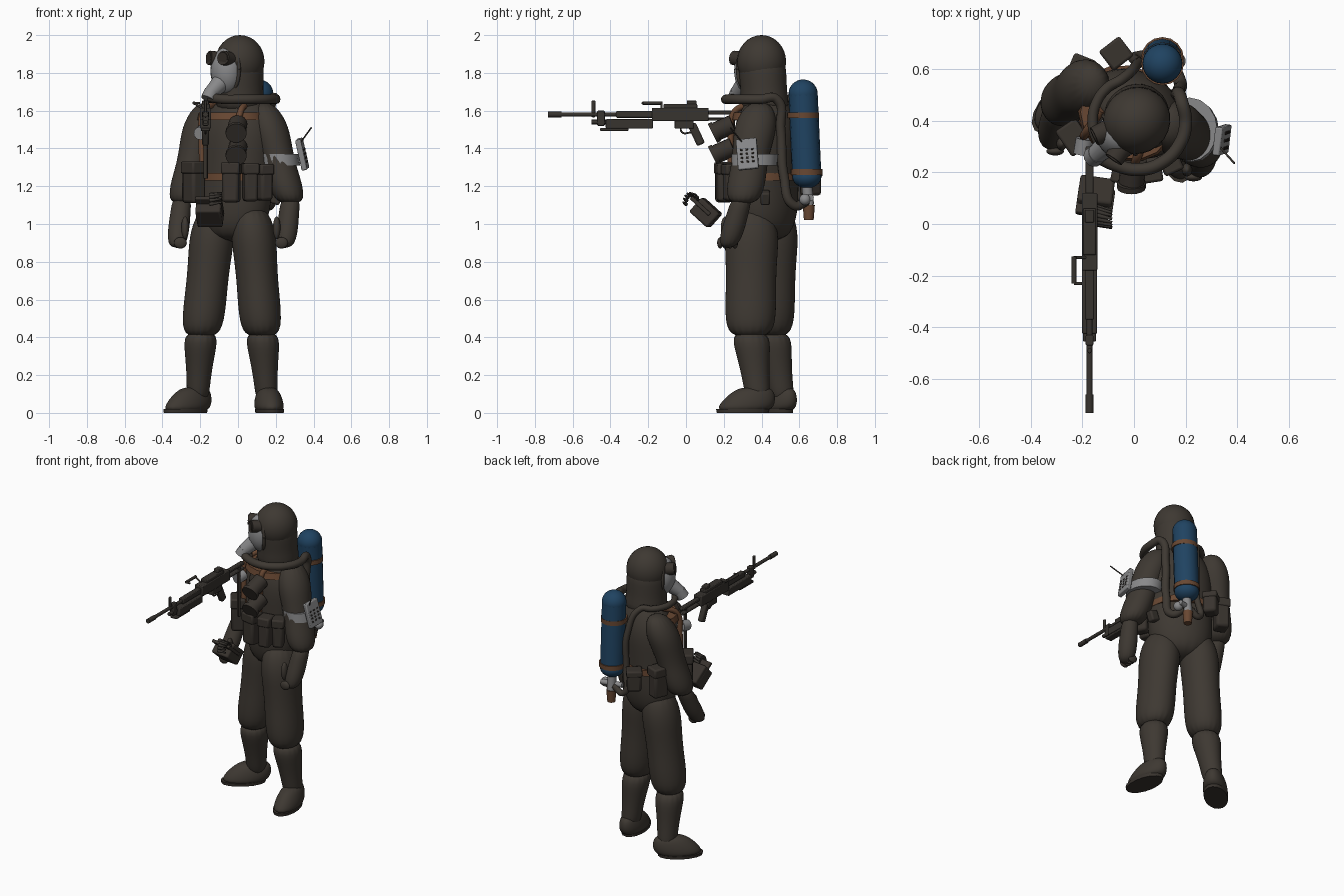
import bpy, bmesh, math
from mathutils import Vector, Matrix, Euler

cube = bpy.data.objects.get("Cube")
if cube:
    bpy.data.objects.remove(cube, do_unlink=True)


def material(name, *rgb):
    mat = bpy.data.materials.new(name)
    mat.use_nodes = True
    mat.diffuse_color = (*rgb, 1)
    mat.node_tree.nodes["Principled BSDF"].inputs["Base Color"].default_value = (*rgb, 1)
    return mat


SUIT = material("suit cloth", .048, .04, .032)
GEAR = material("pouch canvas", .04, .033, .027)
METAL = material("gun metal", .038, .033, .028)
STRAP = material("strap leather", .14, .064, .032)
BLUE = material("tank blue", .014, .056, .12)
GREY = material("mask grey", .25, .25, .255)
LENS = material("lens dark", .03, .024, .02)


def add(name, bm, mat, subsurf=0, bevel=0):
    """Turn a bmesh into a finished, smooth-shaded object."""
    bmesh.ops.recalc_face_normals(bm, faces=bm.faces)
    mesh = bpy.data.meshes.new(name)
    bm.to_mesh(mesh)
    bm.free()
    mesh.materials.append(mat)
    obj = bpy.data.objects.new(name, mesh)
    bpy.context.collection.objects.link(obj)
    if bevel:
        modifier = obj.modifiers.new("bevel", "BEVEL")
        modifier.width, modifier.segments = bevel, 2
    if subsurf:
        modifier = obj.modifiers.new("subsurf", "SUBSURF")
        modifier.levels = modifier.render_levels = subsurf
        mesh.shade_smooth()
    else:
        bpy.ops.object.select_all(action="DESELECT")
        obj.select_set(True)
        bpy.context.view_layer.objects.active = obj
        bpy.ops.object.shade_smooth_by_angle(angle=math.radians(50))


def loft(name, bottom, top, widths, mat, depth=1, yaw=0, subsurf=2):
    """Skin evenly spaced level ellipses from bottom to top."""
    bm, rows, sides = bmesh.new(), [], 16
    turn = Matrix.Rotation(math.radians(yaw), 3, "Z")
    for level, width in enumerate(widths):
        centre = Vector(bottom).lerp(Vector(top), level / (len(widths) - 1))
        angles = [math.tau * i / sides for i in range(sides)]
        rows.append([bm.verts.new(centre + turn @ Vector((width * math.cos(a), width * depth * math.sin(a), 0)))
                     for a in angles])
    for low, high in zip(rows, rows[1:]):
        for i in range(sides):
            bm.faces.new((low[i - 1], low[i], high[i], high[i - 1]))
    bm.faces.new(rows[0])
    bm.faces.new(rows[-1])
    add(name, bm, mat, subsurf)


def box(name, centre, size, mat, rot=(0, 0, 0), bevel=.01):
    bm = bmesh.new()
    bmesh.ops.create_cube(bm, size=1)
    turn = Euler([math.radians(r) for r in rot]).to_matrix().to_4x4()
    bm.transform(Matrix.Translation(centre) @ turn @ Matrix.Diagonal((*size, 1)))
    add(name, bm, mat, bevel=bevel)


def rod(name, start, end, radius, mat, taper=1):
    start, end = Vector(start), Vector(end)
    axis = end - start
    bm = bmesh.new()
    bmesh.ops.create_cone(bm, cap_ends=True, segments=16, radius1=radius, radius2=radius * taper, depth=axis.length)
    bm.transform(Matrix.Translation((start + end) / 2) @ axis.to_track_quat("Z", "Y").to_matrix().to_4x4())
    add(name, bm, mat)


def ball(name, centre, size, mat, yaw=0):
    bm = bmesh.new()
    bmesh.ops.create_uvsphere(bm, u_segments=24, v_segments=16, radius=1)
    turn = Matrix.Rotation(math.radians(yaw), 4, "Z")
    bm.transform(Matrix.Translation(centre) @ turn @ Matrix.Diagonal((*size, 1)))
    add(name, bm, mat)


def tube(name, points, radius, mat):
    curve = bpy.data.curves.new(name, "CURVE")
    curve.dimensions, curve.bevel_depth, curve.use_fill_caps = "3D", radius, True
    spline = curve.splines.new("BEZIER")
    spline.bezier_points.add(len(points) - 1)
    for knot, point in zip(spline.bezier_points, points):
        knot.co = point
        knot.handle_left_type = knot.handle_right_type = "AUTO"
    curve.materials.append(mat)
    bpy.context.collection.objects.link(bpy.data.objects.new(name, curve))


def turned(yaw, x, y):
    """Return a function mapping (left, back, height) of a turned part to the world."""
    turn = Matrix.Rotation(math.radians(yaw), 3, "Z")
    return lambda left, back, height: turn @ Vector((left, back, 0)) + Vector((x, y, height))


def arc(start, stop, radius, height):
    """Points on a level arc around the neck, angles in degrees."""
    angles = [math.radians(start + (stop - start) * i / 5) for i in range(6)]
    return [(.01 + radius * math.cos(a), .4 + radius * math.sin(a), height) for a in angles]


TURN, LOOK = -28, -50
body = turned(TURN, -.02, .43)
face = turned(LOOK, .01, .4)

# Suit body and hood
loft("torso", (-.03, .42, .9), (.01, .43, 1.7), (.15, .21, .205, .21, .215, .1), SUIT, .8, TURN)
loft("hood_neck", (.01, .42, 1.58), (.01, .4, 1.9), (.14, .12, .127, .12), SUIT, 1.05, LOOK)
ball("hood", (.01, .4, 1.86), (.128, .133, .14), SUIT, LOOK)

# Legs: bloused trousers over boots
for side, hip, knee, ankle, yaw, depth in (
        ("left", (.07, .35), (.127, .34), (.155, .385), 8, 1.2),
        ("right", (-.12, .47), (-.195, .45), (-.215, .515), -48, 1.08)):
    loft(side + "_trouser", (*knee, .39), (*hip, 1.1), (.1, .117, .112, .116, .125, .08), SUIT, depth)
    loft(side + "_boot", (*ankle, .04), (*knee, .44), (.06, .063, .08, .1), SUIT, 1.12)
    foot = turned(yaw, *ankle)
    loft(side + "_foot", foot(0, -.085, 0), foot(0, -.015, .14), (.076, .08, .068, .045), SUIT, 1.9, yaw)
    loft(side + "_sole", foot(0, -.085, 0), foot(0, -.085, .02), (.074, .076), GEAR, 1.88, yaw, 0)

# Arms: sleeve, glove and thumb
for side, shoulder, cuff, knuckle, inward in (
        ("left", (.13, .39), (.28, .3), (.25, .22), -1),
        ("right", (-.16, .55), (-.295, .46), (-.325, .32), 1)):
    loft(side + "_sleeve", (*cuff, 1.1), (*shoulder, 1.65), (.075, .095, .085, .096, .105, .055), SUIT, 1.12)
    loft(side + "_glove", (*knuckle, .87), (*cuff, 1.15), (.045, .06, .054, .052), SUIT, 1.08)
    hand = turned(0, *knuckle)
    ball(side + "_thumb", hand(inward * .045, -.01, .98), (.02, .026, .06), SUIT)
    for finger in range(4):
        ball(side + "_finger", hand(inward * .02, (finger - 1.5) * .026, .9), (.034, .016, .03), SUIT)

# Breathing mask with two goggles and a snout
ball("mask", face(0, -.09, 1.81), (.09, .085, .125), GREY, LOOK)
for sign in (-1, 1):
    rod("goggle_rim", face(sign * .04, -.1, 1.87), face(sign * .058, -.165, 1.88), .042, GEAR, .9)
    rod("goggle_lens", face(sign * .057, -.16, 1.88), face(sign * .059, -.168, 1.88), .03, LENS)
rod("mask_snout", face(0, -.13, 1.75), face(0, -.205, 1.69), .05, GREY, .75)
rod("snout_cap", face(0, -.195, 1.7), face(0, -.22, 1.66), .04, GREY)
rim = [math.tau * i / 12 for i in range(13)]
tube("hood_rim", [face(.095 * math.cos(a), -.085, 1.82 + .125 * math.sin(a)) for a in rim], .01, SUIT)

# Air tank leaning back at the foot, with bands and valve
tank = turned(0, .11, .62)
loft("air_tank", tank(0, .02, 1.25), tank(0, 0, 1.69), (.077, .077), BLUE, subsurf=0)
ball("tank_dome", tank(0, 0, 1.69), (.077, .077, .075), BLUE)
ball("tank_base", tank(0, .02, 1.25), (.077, .077, .06), BLUE)
for height, back in ((1.26, .02), (1.56, 0)):
    loft("tank_band", tank(0, back, height), tank(0, back, height + .03), (.083, .083), STRAP, subsurf=0)
rod("tank_neck", tank(0, .02, 1.2), tank(0, .03, 1.1), .028, GREY)
rod("valve_bar", tank(-.07, .01, 1.14), tank(.07, .04, 1.14), .017, GREY)
rod("valve_knob", tank(0, .03, 1.1), tank(0, .03, 1.02), .032, STRAP, .8)
ball("regulator", tank(.06, .01, 1.13), (.03, .03, .03), GREY)

# Hoses run round the neck and down the back to the valve
tube("breathing_hose", [face(0, -.21, 1.67), *arc(245, 385, .19, 1.66), body(.13, .15, 1.5), body(.13, .17, 1.25),
                        tank(.06, -.05, 1.1), tank(.02, .02, 1.12)], .025, SUIT)
tube("supply_hose", [*arc(225, 110, .17, 1.66), body(-.06, .18, 1.5), body(-.06, .19, 1.25),
                     tank(-.09, .03, 1.1), tank(-.02, .03, 1.13)], .02, SUIT)

# Harness
loft("waist_belt", body(0, 0, 1.23), body(0, 0, 1.27), (.211, .211), STRAP, .84, TURN, 0)
loft("chest_belt", body(0, -.03, 1.55), body(0, -.03, 1.59), (.19, .18), STRAP, .8, TURN, 0)
for sign in (-1, 1):
    tube("shoulder_strap", [body(sign * .1, -.165, 1.27), body(sign * .11, -.16, 1.45), body(sign * .11, -.14, 1.59),
                            body(sign * .1, -.04, 1.64)], .017, STRAP)

# Pouches set around the belt by angle from the chest
for angle, width, height in ((22, .09, .21), (46, .075, .2), (66, .07, .19), (-35, .11, .22),
                             (-105, .1, .2), (-143, .09, .14)):
    a = math.radians(angle)
    spin = (0, 0, TURN + angle * .8)
    spot = body(.25 * math.sin(a), -.225 * math.cos(a), 1.22)
    box("pouch", spot, (width, .085, height), GEAR, spin, .016)
    box("pouch_flap", spot + Vector((0, 0, height * .36)), (width + .01, .095, height * .3), GEAR, spin)
box("hip_radio", (.2, .42, 1.14), (.06, .05, .07), GEAR, (0, 20, 0))

# Chest canisters, gauge and sling
for height in (1.5, 1.38):
    chest = turned(0, -.01, .16)
    rod("canister", chest(.01, .09, height + .03), chest(0, 0, height - .01), .05, GEAR)
    rod("canister_lid", chest(0, 0, height - .01), chest(0, -.02, height - .02), .056, GEAR)
rod("chest_gauge", (-.19, .33, 1.49), (-.2, .27, 1.48), .035, GREY)
box("rifle_sling", (-.17, .25, 1.42), (.022, .015, .36), GEAR, (0, 0, TURN), .003)

# Arm instrument
loft("arm_band", (.225, .36, 1.31), (.215, .365, 1.37), (.104, .107), GREY, 1.16, subsurf=0)
tilt = (6, -12, -8)
box("instrument_plate", (.34, .325, 1.37), (.03, .11, .165), GREY, tilt, .006)
for row in range(4):
    for column in range(3):
        offset = Euler([math.radians(t) for t in tilt]).to_matrix() @ Vector((.012, (column - 1) * .03, (row - 2) * .022))
        box("instrument_key", Vector((.34, .325, 1.37)) + offset, (.012, .013, .01), LENS, tilt, .002)
rod("aerial", (.33, .3, 1.43), (.388, .235, 1.51), .004, METAL)

# Machine gun blocks: distance along, length, offset from the bore, height, width
gun = turned(0, -.172, 0)
BORE = 1.58
for name, along, length, lift, height, width in (
        ("stock_top", .2, .2, .01, .02, .03), ("stock_bottom", .2, .2, -.025, .015, .03),
        ("receiver", -.03, .3, 0, .07, .06), ("feed_cover", -.03, .18, .04, .03, .05),
        ("magazine_well", -.01, .1, -.05, .05, .05), ("handguard", -.3, .25, -.05, .05, .058),
        ("gas_block", -.45, .04, -.02, .08, .03), ("top_cover", -.27, .2, 0, .035, .035),
        ("rear_sight", .03, .05, .06, .03, .035), ("front_sight", -.49, .02, .03, .09, .014),
        ("folded_bipod", -.38, .15, -.08, .015, .05)):
    box(name, gun(0, along, BORE + lift), (width, length, height), METAL, bevel=.005)
rod("barrel", gun(0, -.2, BORE), gun(0, -.73, BORE), .011, METAL)
rod("muzzle", gun(0, -.66, BORE), gun(0, -.73, BORE), .015, METAL)
rod("gas_tube", gun(0, -.2, BORE - .04), gun(0, -.5, BORE - .04), .012, METAL)
box("pistol_grip", gun(0, .055, 1.475), (.036, .045, .12), METAL, (25, 0, 0))
tube("trigger_guard", [gun(0, -.03, 1.52), gun(0, -.02, 1.485), gun(0, .03, 1.485)], .005, METAL)
rod("handle_arm", gun(0, -.13, 1.6), gun(-.06, -.13, 1.64), .006, METAL)
rod("handle_grip", gun(-.06, -.125, 1.64), gun(-.06, -.23, 1.64), .009, METAL)
rod("handle_tip", gun(-.06, -.23, 1.64), gun(-.03, -.23, 1.64), .006, METAL)

# Ammunition box with a curl of cartridges
box("ammo_box", (-.15, .105, 1.06), (.135, .13, .1), GEAR, (-42, 0, -8))
box("ammo_lid", (-.15, .085, 1.095), (.142, .135, .02), GEAR, (-42, 0, -8), .005)
for i in range(9):
    a = math.pi * i / 8
    back, height = .035 - .035 * math.cos(a), 1.105 + .05 * math.sin(a)
    rod("cartridge", (-.15, back, height), (-.085, back - .015, height + .01), .01, METAL, .5)
